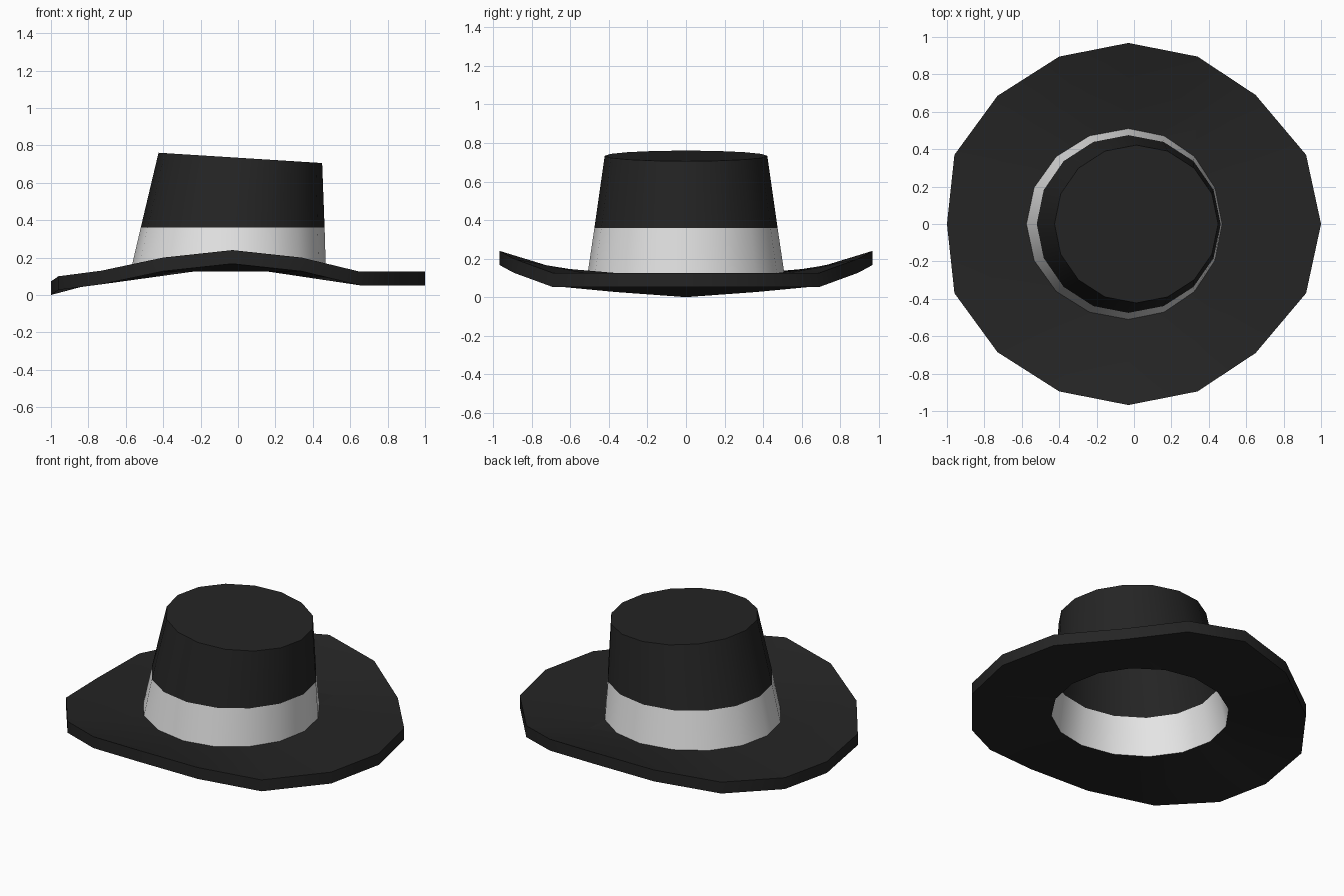
import bpy
import math

if "Cube" in bpy.data.objects:
    bpy.data.objects.remove(bpy.data.objects["Cube"])

N = 16          # sides of every ring
CX = -0.03      # axis of the crown base


def material(name, value):
    m = bpy.data.materials.new(name)
    m.diffuse_color = (value, value, value, 1)
    m.use_nodes = True
    m.node_tree.nodes["Principled BSDF"].inputs["Base Color"].default_value = m.diffuse_color
    return m


black = material("black felt", 0.018)
white = material("white ribbon", 0.8)


def ring(cx, left, right, ry, z, tilt=0.0):
    """Ring with separate left and right radii; z falls by tilt per unit x."""
    pts = []
    for i in range(N):
        a = 2 * math.pi * i / N
        c = math.cos(a)
        x = cx + c * (right if c > 0 else left)
        pts.append((x, ry * math.sin(a), z - tilt * (x - cx)))
    return pts


def loft(name, rings, mat, closed=False, cap=False):
    """Skin a stack of rings listed upwards along the outside."""
    verts = [p for r in rings for p in r]
    n = len(rings)
    faces = []
    for k in range(n if closed else n - 1):
        a, b = k * N, (k + 1) % n * N
        for i in range(N):
            j = (i + 1) % N
            faces.append((a + i, a + j, b + j, b + i))
    if cap:
        faces.append(tuple(range((n - 1) * N, n * N)))
    me = bpy.data.meshes.new(name)
    me.from_pydata(verts, [], faces)
    me.materials.append(mat)
    ob = bpy.data.objects.new(name, me)
    bpy.context.collection.objects.link(ob)
    bpy.ops.object.select_all(action='DESELECT')
    ob.select_set(True)
    bpy.context.view_layer.objects.active = ob
    bpy.ops.object.shade_smooth_by_angle(angle=math.radians(30))
    return ob


# Shared crown rings
base = ring(CX, 0.545, 0.50, 0.51, 0.125)
band_top = ring(-0.03, 0.49, 0.493, 0.475, 0.36)
crown_top = ring(0.0125, 0.4375, 0.4375, 0.422, 0.733, 0.063)

# Brim: half outline (x, y, top height) from right to left, mirrored in y
half = [(1.0, 0, .125), (.92, .37, .125), (.65, .69, .125), (.34, .895, .20),
        (-.03, .968, .24), (-.40, .895, .20), (-.73, .685, .13),
        (-.96, .37, .10), (-1.0, 0, .073)]
edge_top = half + [(x, -y, z) for x, y, z in half[-2:0:-1]]
edge_low = [(x, y, z - 0.073) for x, y, z in edge_top]
middle = [((p[0] + q[0]) / 2, (p[1] + q[1]) / 2, p[2] + 0.37 * (q[2] - p[2]))
          for p, q in zip(base, edge_top)]
loft("brim", [base, edge_low, edge_top, middle], black, closed=True)

# Ribbon band and crown
loft("hat_band", [base, band_top], white)
loft("crown", [band_top, crown_top], black, cap=True)
